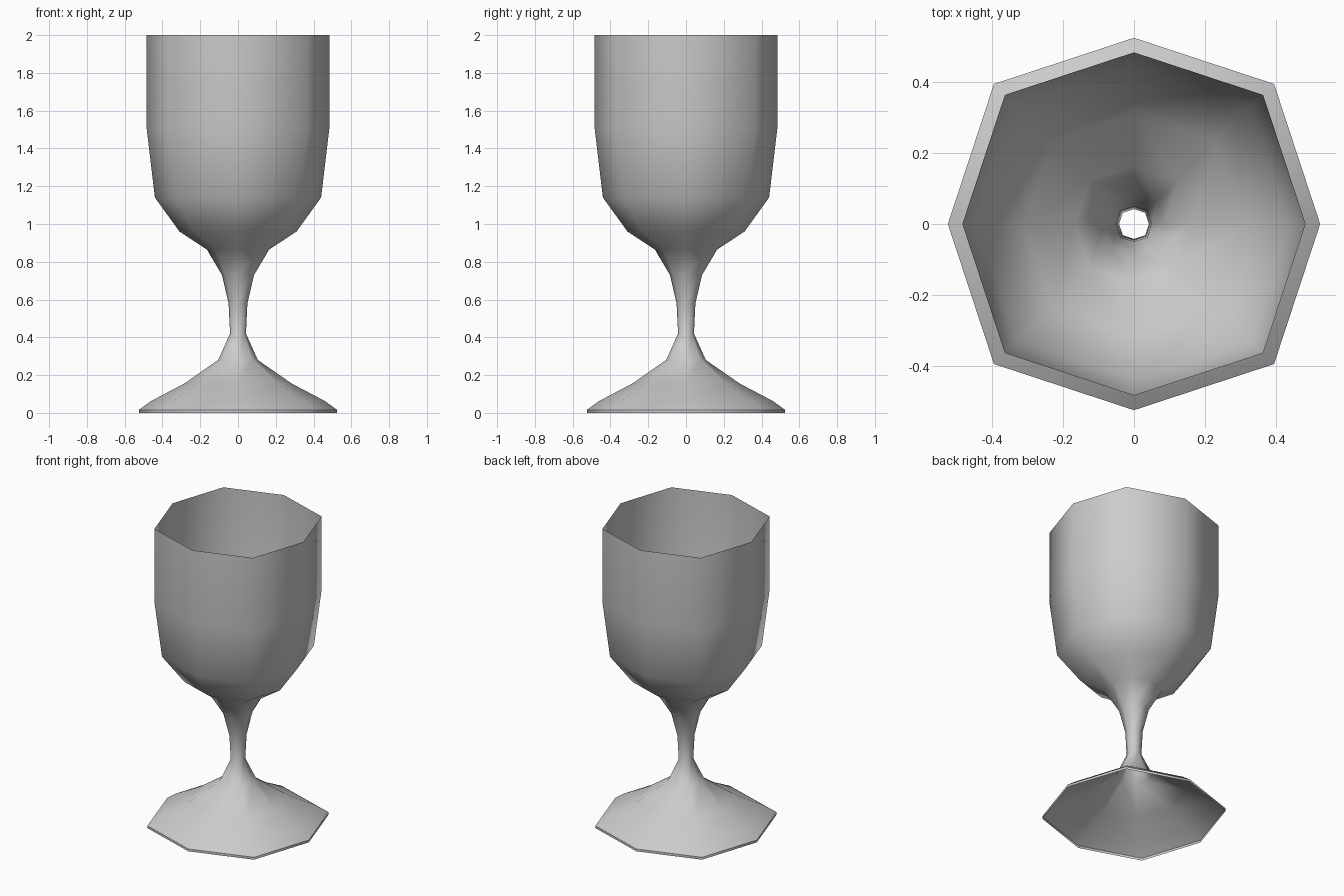
import bpy, bmesh
from math import cos, sin, pi

cube = bpy.data.objects.get("Cube")
if cube:
    bpy.data.objects.remove(cube)

# One plain grey for the whole goblet
GREY = (0.6, 0.6, 0.6, 1)
grey = bpy.data.materials.new("plain_grey")
grey.use_nodes = True
grey.diffuse_color = GREY
grey.node_tree.nodes["Principled BSDF"].inputs["Base Color"].default_value = GREY

# Wall profile from foot to lip: (radius, height)
PROFILE = [(0.525, 0), (0.525, 0.016), (0.46, 0.063), (0.285, 0.155),
           (0.105, 0.28), (0.042, 0.42), (0.05, 0.58), (0.085, 0.73),
           (0.165, 0.865), (0.31, 0.96), (0.44, 1.14), (0.484, 1.51),
           (0.484, 2)]
SIDES = 8
DIAGONAL = 1.064  # the diagonal corners bulge out a little


def ring(bm, radius, z):
    verts = []
    for i in range(SIDES):
        a = 2 * pi * i / SIDES
        r = radius * (DIAGONAL if i % 2 else 1)
        verts.append(bm.verts.new((r * cos(a), r * sin(a), z)))
    return verts


# Thin open wall: hollow foot, stem and bowl in one sheet
bm = bmesh.new()
rings = [ring(bm, r, z) for r, z in PROFILE]
for low, high in zip(rings, rings[1:]):
    for i in range(SIDES):
        j = (i + 1) % SIDES
        bm.faces.new((low[i], low[j], high[j], high[i])).smooth = True

# Crisp edge around the foot
foot = set(rings[1])
for edge in bm.edges:
    if set(edge.verts) <= foot:
        edge.smooth = False

mesh = bpy.data.meshes.new("goblet")
bm.to_mesh(mesh)
bm.free()
mesh.materials.append(grey)
goblet = bpy.data.objects.new("goblet", mesh)
bpy.context.collection.objects.link(goblet)
